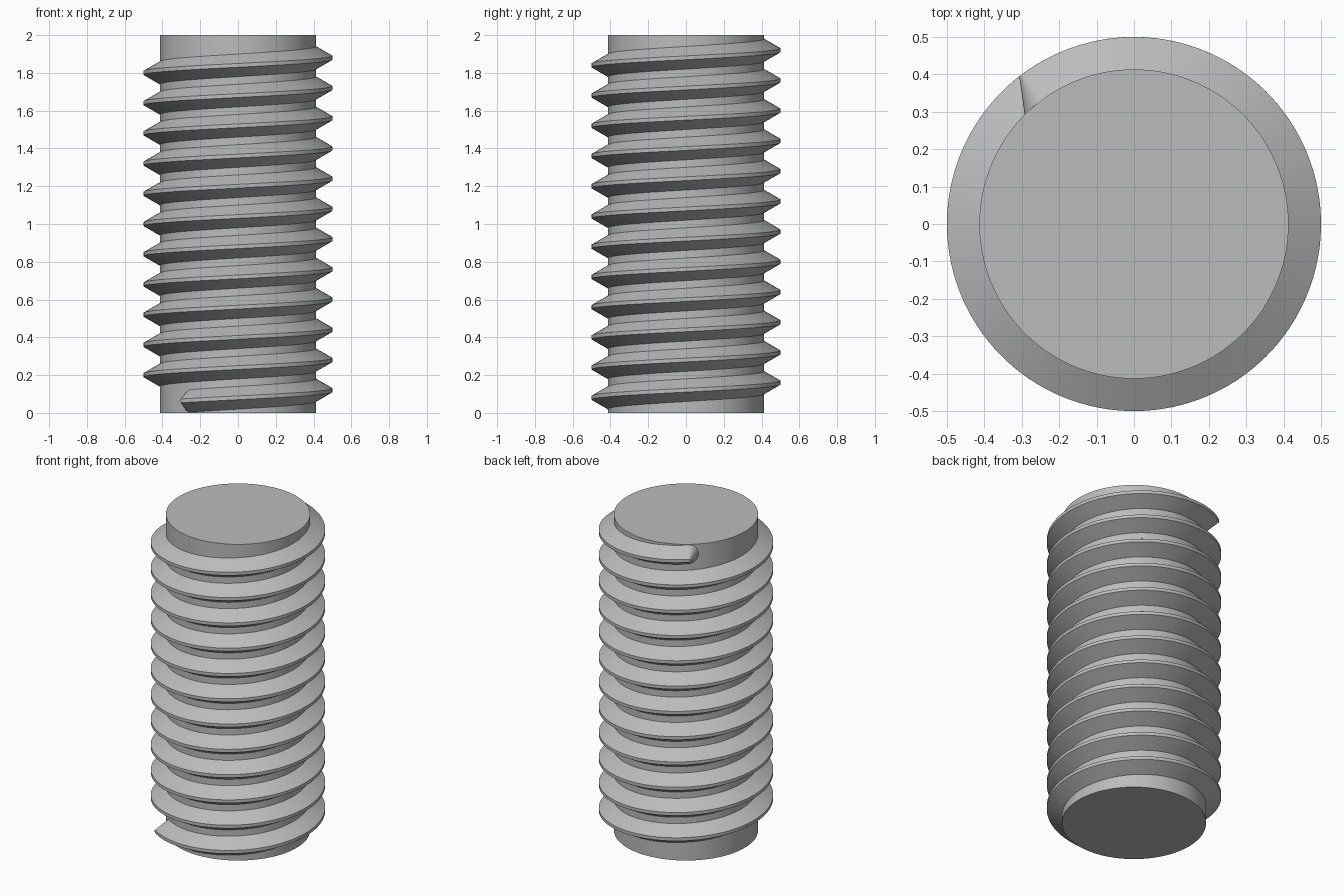
import bpy, bmesh, math
from math import sin, cos, pi, radians

if "Cube" in bpy.data.objects:
    bpy.data.objects.remove(bpy.data.objects["Cube"])

PITCH, R_CREST, R_ROOT = 0.16, 0.5, 0.4134
R_IN = R_ROOT - 0.004                       # thread foot sunk slightly into the core
W_CREST = 0.01                              # half width of the flat crest
W_IN = W_CREST + (R_CREST - R_IN) / math.sqrt(3)   # 30 degree flanks
T0 = -radians(126.7)
T1 = 22 * pi - T0
STEPS = 1440

steel = bpy.data.materials.new("steel_grey")
steel.diffuse_color = (0.5, 0.5, 0.5, 1)
steel.use_nodes = True
steel.node_tree.nodes["Principled BSDF"].inputs["Base Color"].default_value = steel.diffuse_color


def finish(name, bm):
    bmesh.ops.remove_doubles(bm, verts=bm.verts, dist=1e-5)
    bmesh.ops.recalc_face_normals(bm, faces=bm.faces)
    mesh = bpy.data.meshes.new(name)
    bm.to_mesh(mesh)
    bm.free()
    ob = bpy.data.objects.new(name, mesh)
    bpy.context.collection.objects.link(ob)
    mesh.materials.append(steel)
    bpy.ops.object.select_all(action='DESELECT')
    ob.select_set(True)
    bpy.context.view_layer.objects.active = ob
    bpy.ops.object.shade_smooth_by_angle(angle=radians(30))


# Core rod
bm = bmesh.new()
bmesh.ops.create_cone(bm, cap_ends=True, segments=144, radius1=R_ROOT, radius2=R_ROOT, depth=2)
bmesh.ops.translate(bm, verts=bm.verts, vec=(0, 0, 1))
finish("core_rod", bm)

# Helical thread with conical rounded ends
bm = bmesh.new()


def point(t, r, along=0.0, up=0.0):
    """Vertex on the helix, shifted along and across it."""
    a = t + along / r
    return bm.verts.new((r * cos(a), r * sin(a), 0.12 + PITCH * a / (2 * pi) + up))


def section(t):
    return [point(t, R_IN, 0, -W_IN), point(t, R_CREST, 0, -W_CREST),
            point(t, R_CREST, 0, W_CREST), point(t, R_IN, 0, W_IN)]


rings = [section(T0 + (T1 - T0) * i / STEPS) for i in range(STEPS + 1)]
for a, b in zip(rings, rings[1:]):
    for k in range(4):
        n = (k + 1) % 4
        bm.faces.new((a[k], b[k], b[n], a[n]))

# Each end is the flank profile turned half round a radial axis
for t, side in ((T0, -1), (T1, 1)):
    arc = [pi * i / 24 for i in range(25)]
    foot = [point(t, R_IN, side * W_IN * sin(p), W_IN * cos(p)) for p in arc]
    tip = [point(t, R_CREST, side * W_CREST * sin(p), W_CREST * cos(p)) for p in arc]
    for i in range(24):
        bm.faces.new((foot[i], foot[i + 1], tip[i + 1], tip[i]))
    bm.faces.new(tip)
    bm.faces.new(foot)
finish("screw_thread", bm)
